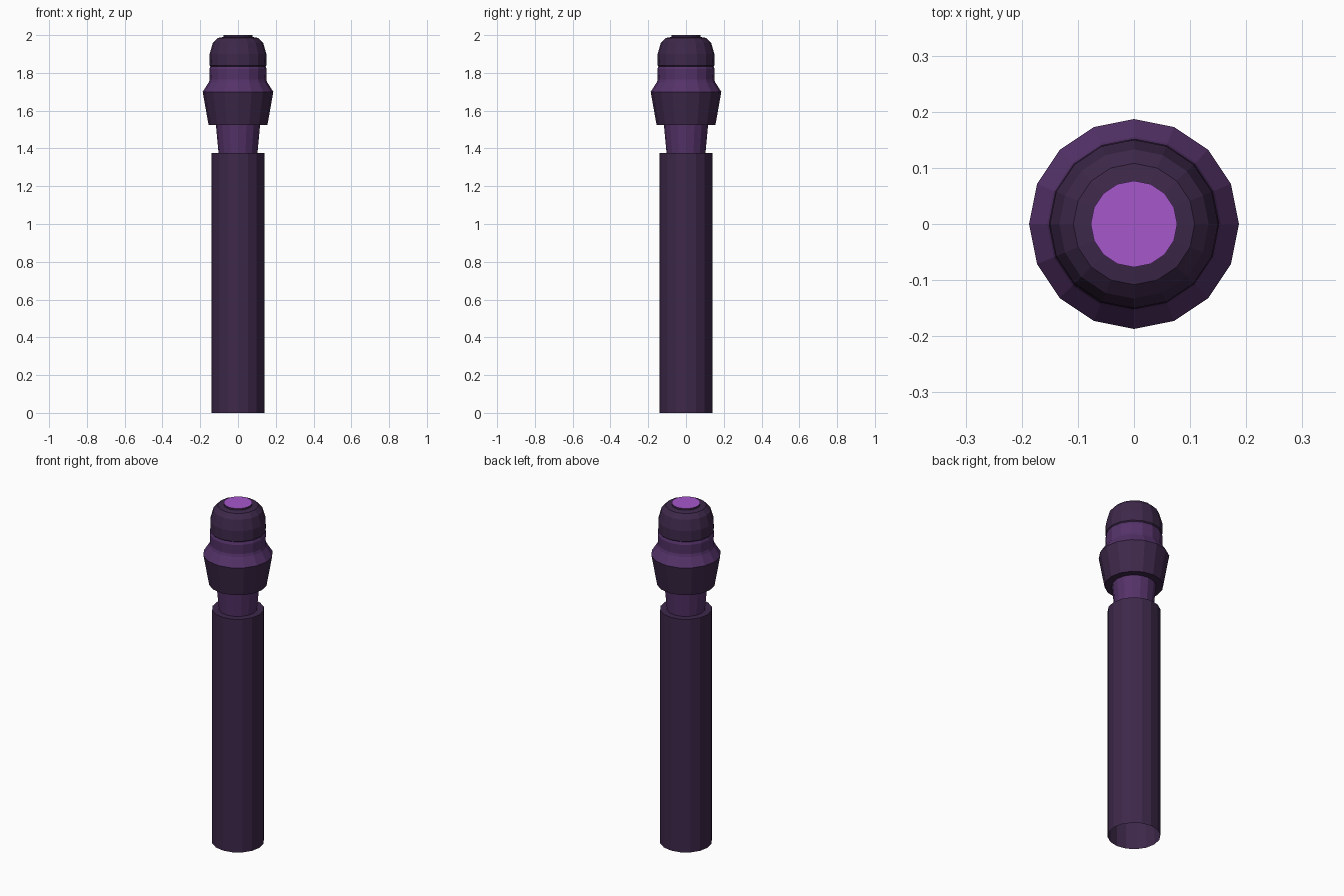
import bpy, bmesh, math

if "Cube" in bpy.data.objects:
    bpy.data.objects.remove(bpy.data.objects["Cube"])

SIDES = 16


def material(name, rgb):
    m = bpy.data.materials.new(name)
    m.diffuse_color = (*rgb, 1)
    m.use_nodes = True
    m.node_tree.nodes["Principled BSDF"].inputs["Base Color"].default_value = m.diffuse_color
    return m


DARK = material("dark plum", (0.047, 0.021, 0.068))
PURPLE = material("deep purple", (0.089, 0.032, 0.140))
BRIGHT = material("bright violet", (0.376, 0.095, 0.600))


def lathe(name, profile, mat, cap_top=False):
    """Turn a (radius, height) profile, bottom outside to top, into a faceted solid."""
    bm = bmesh.new()
    rings = []
    for r, z in profile:
        rings.append([bm.verts.new((r * math.cos(2 * math.pi * i / SIDES),
                                    r * math.sin(2 * math.pi * i / SIDES), z))
                      for i in range(SIDES)])
    for low, high in zip(rings, rings[1:]):
        for i in range(SIDES):
            j = (i + 1) % SIDES
            bm.faces.new((low[i], low[j], high[j], high[i]))
    if cap_top:
        bm.faces.new(rings[-1])
    me = bpy.data.meshes.new(name)
    bm.to_mesh(me)
    bm.free()
    me.materials.append(mat)
    ob = bpy.data.objects.new(name, me)
    bpy.context.collection.objects.link(ob)
    return ob


# Long handle, open underneath, with a flat shoulder at the top
lathe("handle", [(0.14, 0), (0.14, 1.375), (0.103, 1.375)], DARK)

# Narrow neck flaring up into the collar
lathe("neck", [(0.103, 1.375), (0.117, 1.525)], PURPLE)

# Flared collar with a flat underside
lathe("collar", [(0.117, 1.525), (0.156, 1.525), (0.187, 1.70)], DARK)

# Purple band above the collar
lathe("band", [(0.187, 1.70), (0.155, 1.75), (0.15, 1.765), (0.152, 1.82),
               (0.146, 1.835)], PURPLE)

# Rounded cap
lathe("cap", [(0.146, 1.835), (0.151, 1.84), (0.15, 1.90), (0.133, 1.96),
              (0.108, 1.985), (0.077, 1.99)], DARK)

# Button: dark rim, bright top face
button = lathe("button", [(0.077, 1.985), (0.077, 2.0)], DARK, cap_top=True)
button.data.materials.append(BRIGHT)
for p in button.data.polygons:
    p.material_index = 1 if p.normal.z > 0.9 else 0
